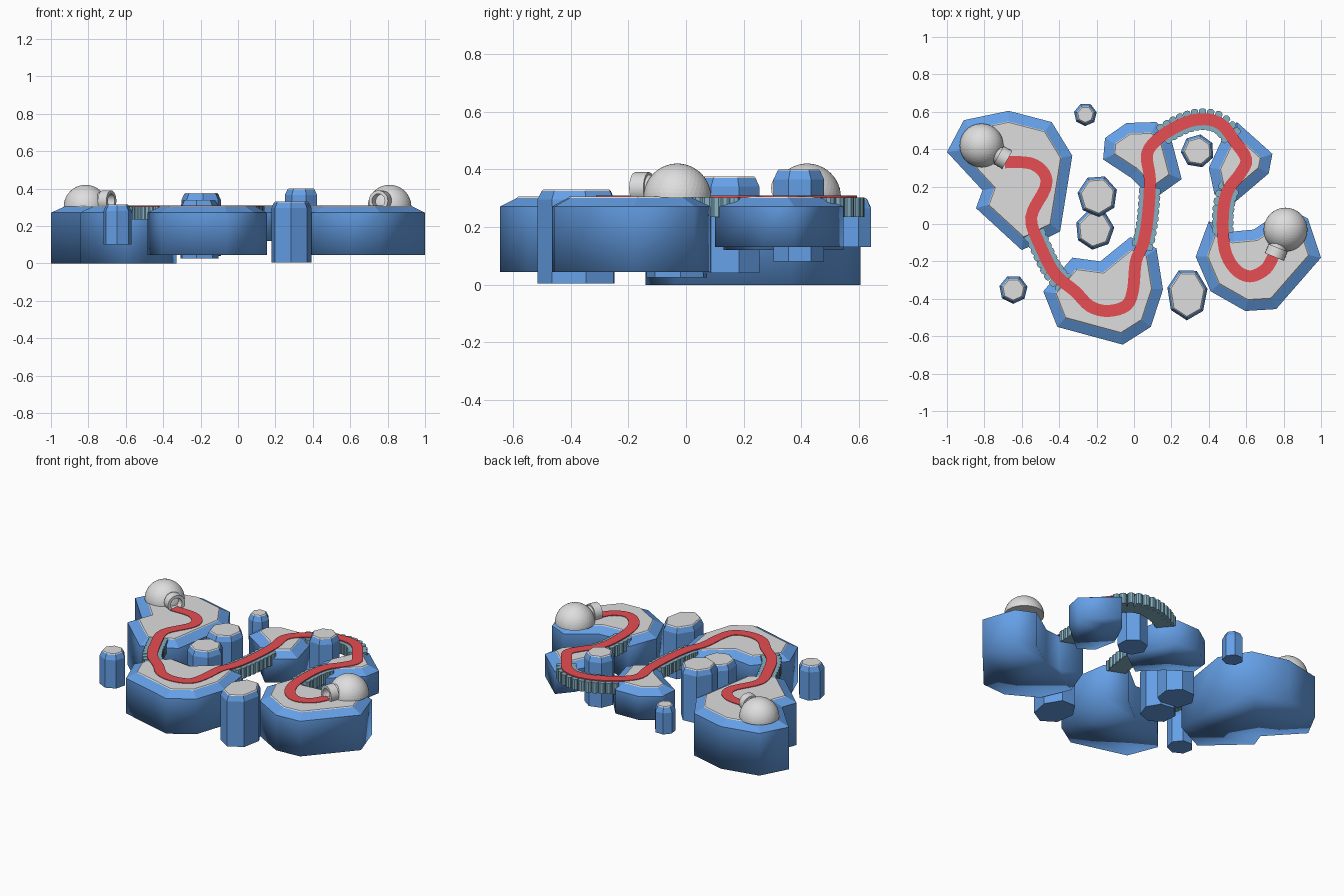
import bpy, bmesh, math
from mathutils import Vector, Matrix

cube = bpy.data.objects.get("Cube")
if cube:
    bpy.data.objects.remove(cube, do_unlink=True)


def material(name, color):
    mat = bpy.data.materials.new(name)
    mat.use_nodes = True
    mat.diffuse_color = (*color, 1)
    mat.node_tree.nodes["Principled BSDF"].inputs["Base Color"].default_value = (*color, 1)
    return mat


BLUE = material("ice blue", (0.13, 0.35, 0.8))
GREY = material("pale grey", (0.73, 0.73, 0.73))
TEAL = material("plank teal", (0.23, 0.44, 0.55))
RED = material("path red", (0.8, 0.075, 0.085))


def finish(name, bm, mats):
    bmesh.ops.recalc_face_normals(bm, faces=bm.faces[:])
    mesh = bpy.data.meshes.new(name)
    bm.to_mesh(mesh)
    bm.free()
    for mat in mats:
        mesh.materials.append(mat)
    obj = bpy.data.objects.new(name, mesh)
    bpy.context.collection.objects.link(obj)
    return obj


def prism(bm, outline, low, high):
    """Add an upright prism over a flat outline and return its top face."""
    rings = [[bm.verts.new((p[0], p[1], z)) for p in outline] for z in (low, high)]
    count = len(outline)
    for i in range(count):
        j = (i + 1) % count
        bm.faces.new((rings[0][i], rings[0][j], rings[1][j], rings[1][i]))
    bm.faces.new(list(reversed(rings[0])))
    return bm.faces.new(rings[1])


def capped_block(name, outline, low, high, inset, drop, smooth):
    """Blue block with a bevelled shoulder and a thin grey cap."""
    area = sum(a[0] * b[1] - b[0] * a[1] for a, b in zip(outline, outline[1:] + outline[:1]))
    if area < 0:
        outline = outline[::-1]
    bm = bmesh.new()
    lip = 0.005
    top = prism(bm, outline, low, high - drop - lip)
    bm.normal_update()
    for face in bm.faces:
        face.smooth = smooth and face is not top
    for edge in top.edges:
        edge.smooth = False
    # Bevelled shoulder, then the thin raised cap
    shoulder = bmesh.ops.inset_individual(bm, faces=[top], thickness=inset, depth=drop, use_even_offset=True)
    bm.normal_update()
    rim = bmesh.ops.inset_individual(bm, faces=[top], thickness=lip, depth=lip, use_even_offset=True)
    for face in shoulder["faces"] + rim["faces"] + [top]:
        face.smooth = False
    for face in rim["faces"] + [top]:
        face.material_index = 1
    finish(name, bm, [BLUE, GREY])


# Islands: underside height and outline
ISLANDS = {
    "back_right_island": (0, [(-1, .385), (-.91, .555), (-.67, .605), (-.44, .545), (-.33, .365),
                              (-.395, -.04), (-.6, -.14), (-.845, .085), (-.81, .18)]),
    "front_island": (.045, [(-.485, -.36), (-.41, -.55), (-.06, -.645), (.09, -.55), (.155, -.35),
                            (.12, -.13), (-.02, -.07), (-.18, -.2), (-.33, -.18)]),
    "back_island": (.12, [(-.165, .345), (-.155, .46), (-.04, .54), (.12, .545), (.2, .45),
                          (.255, .24), (.1, .13), (-.02, .25)]),
    "back_left_island": (.13, [(.55, .545), (.74, .375), (.72, .27), (.52, .1), (.43, .16),
                               (.4, .3), (.47, .45)]),
    "front_left_island": (.045, [(.33, -.175), (.41, -.36), (.595, -.465), (.76, -.455), (1, -.18),
                                 (.93, .03), (.81, .085), (.64, -.03), (.535, -.04), (.4, .015)]),
}
for name, (low, outline) in ISLANDS.items():
    capped_block(name, outline, low, .306, .055, .03, True)

# Small pillars: centre, half sizes, underside, top, turn
PILLARS = [
    (-.26, .585, .062, .062, .13, .3, .2),
    (.34, .39, .09, .09, .08, .4, .5),
    (-.195, .15, .108, .112, .04, .375, .3),
    (-.21, -.03, .105, .108, .025, .34, .1),
    (-.645, -.35, .077, .077, .1, .315, .2),
    (.285, -.375, .11, .14, .005, .33, .2),
]
for number, (x, y, rx, ry, low, high, turn) in enumerate(PILLARS, 1):
    angles = [turn + math.tau * i / 7 for i in range(7)]
    outline = [(x + rx * math.cos(a), y + ry * math.sin(a)) for a in angles]
    capped_block(f"pillar_{number}", outline, low, high, .013, .03, False)

# Winding path centre line
ROUTE = [Vector(p) for p in (
    (-.69, .33), (-.555, .325), (-.48, .27), (-.475, .19), (-.55, .035), (-.5, -.12), (-.42, -.27),
    (-.315, -.36), (-.235, -.44), (-.14, -.465), (-.04, -.435), (-.005, -.35), (.01, -.2), (.05, -.1),
    (.075, .05), (.085, .24), (.07, .375), (.14, .465), (.27, .54), (.38, .56), (.47, .53), (.54, .44),
    (.6, .345), (.565, .265), (.5, .175), (.475, .04), (.485, -.135), (.54, -.24), (.62, -.28),
    (.705, -.24), (.75, -.16))]


def route(t):
    """Smooth point on the route at control index t."""
    i = min(int(t), len(ROUTE) - 2)
    u = t - i
    a, b, c, d = (ROUTE[min(max(i + k, 0), len(ROUTE) - 1)] for k in (-1, 0, 1, 2))
    return (2 * b + (c - a) * u + (2 * a - 5 * b + 4 * c - d) * u ** 2
            + (3 * b - 3 * c + d - a) * u ** 3) / 2


def heading(t):
    end = len(ROUTE) - 1
    return (route(min(t + .05, end)) - route(max(t - .05, 0))).normalized()


# Red path ribbon
bm = bmesh.new()
previous = None
steps = (len(ROUTE) - 1) * 4
for s in range(steps + 1):
    t = s / 4
    p, h = route(t), heading(t)
    side = Vector((-h.y, h.x)) * .032
    ring = [bm.verts.new((q.x, q.y, z)) for q, z in
            ((p + side, .303), (p - side, .303), (p - side, .31), (p + side, .31))]
    if previous:
        for k in range(4):
            n = (k + 1) % 4
            bm.faces.new((previous[k], previous[n], ring[n], ring[k]))
    if s in (0, steps):
        bm.faces.new(ring)
    previous = ring
finish("red_path", bm, [RED])

# Plank bridges between the islands
PLANK = [(-.019, -.05), (-.008, -.058), (.008, -.058), (.019, -.05),
         (.019, .05), (.008, .058), (-.008, .058), (-.019, .05)]
BRIDGES = {"front_right_bridge": (4.4, 6.8), "middle_bridge": (12.9, 14.8),
           "back_bridge": (17.2, 20.9), "left_bridge": (23.9, 25.5)}
for name, (start, end) in BRIDGES.items():
    bm = bmesh.new()
    t, last = start, None
    while t < end:
        p, h = route(t), heading(t)
        if last is None or (p - last).length >= .036:
            side = Vector((-h.y, h.x))
            prism(bm, [p + h * a + side * b for a, b in PLANK], .235, .303)
            last = p
        t += .01
    finish(name, bm, [TEAL])


# Domed huts with a tunnel entrance
def hut(name, x, y, dx, dy):
    bm = bmesh.new()
    bmesh.ops.create_icosphere(bm, subdivisions=4, radius=.117)
    geom = bm.verts[:] + bm.edges[:] + bm.faces[:]
    cut = bmesh.ops.bisect_plane(bm, geom=geom, plane_co=(0, 0, 0), plane_no=(0, 0, 1), clear_inner=True)
    rim = [e for e in cut["geom_cut"] if isinstance(e, bmesh.types.BMEdge)]
    bmesh.ops.edgeloop_fill(bm, edges=rim)
    dome = finish(name + "_dome", bm, [GREY])
    dome.location = (x, y, .303)

    # Tunnel: a pipe with a thicker collar, turned from its profile
    profile = [(.07, .046), (.105, .046), (.105, .055), (.158, .055), (.158, .037), (.07, .037)]
    bm = bmesh.new()
    sides = 20
    rings = [[bm.verts.new((d, r * math.cos(math.tau * i / sides), r * math.sin(math.tau * i / sides)))
              for d, r in profile] for i in range(sides)]
    for i in range(sides):
        a, b = rings[i], rings[(i + 1) % sides]
        for k in range(len(profile)):
            n = (k + 1) % len(profile)
            bm.faces.new((a[k], a[n], b[n], b[k]))
    tunnel = finish(name + "_tunnel", bm, [GREY])
    tunnel.matrix_world = Matrix.Translation((x, y, .335)) @ Matrix.Rotation(math.atan2(dy, dx), 4, "Z")
    bpy.ops.object.select_all(action="DESELECT")
    tunnel.select_set(True)
    bpy.context.view_layer.objects.active = tunnel
    bpy.ops.object.shade_smooth_by_angle(angle=math.radians(35))


hut("back_right_hut", -.815, .42, .125, -.07)
hut("front_left_hut", .81, -.03, -.055, -.135)
